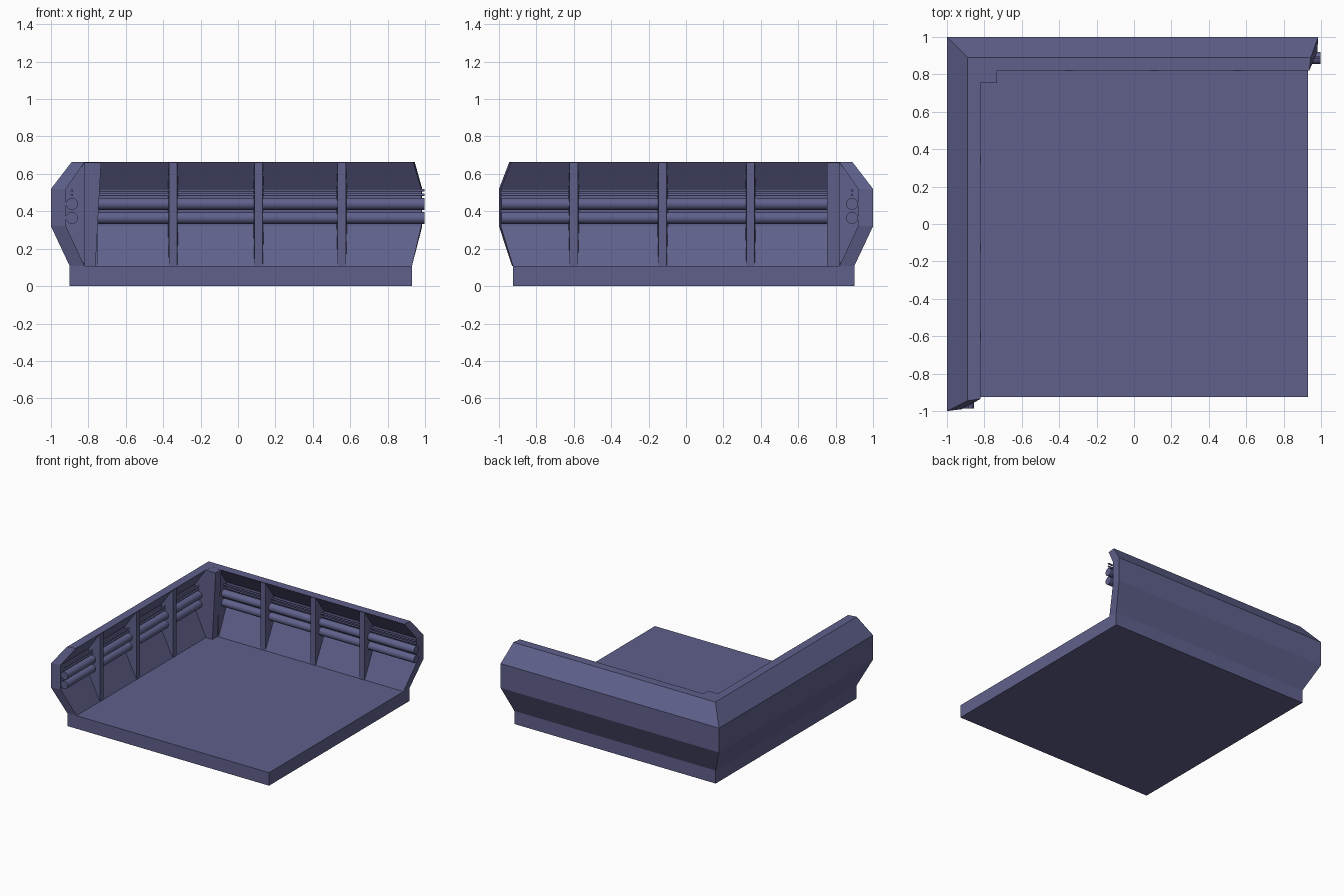
import bpy, bmesh, math
from mathutils import Vector, Matrix

if "Cube" in bpy.data.objects:
    bpy.data.objects.remove(bpy.data.objects["Cube"])

mat = bpy.data.materials.new("slate blue metal")
mat.diffuse_color = (0.115, 0.118, 0.26, 1)
mat.use_nodes = True
mat.node_tree.nodes["Principled BSDF"].inputs["Base Color"].default_value = mat.diffuse_color


def make(name, verts, faces):
    me = bpy.data.meshes.new(name)
    me.from_pydata(verts, [], faces)
    bm = bmesh.new()
    bm.from_mesh(me)
    bmesh.ops.recalc_face_normals(bm, faces=bm.faces)
    bm.to_mesh(me)
    bm.free()
    me.materials.append(mat)
    ob = bpy.data.objects.new(name, me)
    bpy.context.collection.objects.link(ob)
    return ob


def loft(name, rings):
    # Skin between equal rings and cap both ends
    n = len(rings[0])
    verts = [p for r in rings for p in r]
    faces = [(k * n + i, k * n + (i + 1) % n, (k + 1) * n + (i + 1) % n, (k + 1) * n + i)
             for k in range(len(rings) - 1) for i in range(n)]
    faces += [tuple(range(n)), tuple(range((len(rings) - 1) * n, len(rings) * n))]
    return make(name, verts, faces)


def box(name, x0, x1, y0, y1, z0, z1):
    return loft(name, [[(x0, y0, z), (x1, y0, z), (x1, y1, z), (x0, y1, z)] for z in (z0, z1)])


# A wall point: d = distance outward, t = position along the wall
def left(d, t, z):
    return (-d, t, z)


def back(d, t, z):
    return (t, d, z)


# Floor slab
box("floor_slab", -0.90, 0.93, -0.925, 0.90, 0, 0.107)

# L-shaped wall: (outward distance, height, left end reach, right end reach)
prof = [(0.90, 0.107, 0.93, 0.93), (1.0, 0.32, 1.0, 0.985), (1.0, 0.52, 1.0, 0.985),
        (0.89, 0.663, 0.945, 0.945), (0.82, 0.663, 0.935, 0.937), (0.92, 0.52, 0.99, 0.98),
        (0.92, 0.32, 0.99, 0.98), (0.82, 0.107, 0.925, 0.93)]
wall = loft("wall", [[left(d, -a, z) for d, z, a, b in prof],
                     [(-d, d, z) for d, z, a, b in prof],
                     [back(d, b, z) for d, z, a, b in prof]])
# Split the end caps so the bent ends stay flat
bm = bmesh.new()
bm.from_mesh(wall.data)
bm.verts.ensure_lookup_table()
for o in (0, 16):
    v = bm.verts
    cap = next(f for f in bm.faces if len(f.verts) == 8 and v[o] in f.verts)
    bmesh.ops.delete(bm, geom=[cap], context='FACES_ONLY')
    for i in range(3):
        bm.faces.new((v[o + i], v[o + i + 1], v[o + 6 - i], v[o + 7 - i]))
bmesh.ops.recalc_face_normals(bm, faces=bm.faces)
bm.to_mesh(wall.data)
bm.free()


# Ribs filling the hollow of the inner wall face
def rib(name, side, t0, t1, flare=0.006):
    pts = [(0.818, 0.107, 0), (0.93, 0.32, flare), (0.93, 0.52, flare), (0.818, 0.662, 0)]
    loft(name, [[side(d, t0 - f, z) for d, z, f in pts], [side(d, t1 + f, z) for d, z, f in pts]])


for t in (-0.60, -0.125, 0.345):
    rib("left_rib", left, t - 0.022, t + 0.022)
for t in (-0.347, 0.11, 0.555):
    rib("back_rib", back, t - 0.022, t + 0.022)

# Corner post
rib("corner_post_left", left, 0.755, 0.86, 0)
rib("corner_post_back", back, -0.86, -0.75, 0)
ends = ((0.107, -0.762), (0.662, -0.732))
loft("corner_post", [[(-0.822, 0.755, z), (x, 0.755, z), (x, 0.83, z), (-0.822, 0.83, z)]
                     for z, x in ends])


# Pipes along both walls
def pipe(name, side, r, z, t0, t1, n):
    ring = [(0.888 + r * math.cos(2 * math.pi * i / n), z + r * math.sin(2 * math.pi * i / n))
            for i in range(n)]
    ob = loft(name, [[side(d, t, h) for d, h in ring] for t in (t0, t1)])
    for p in ob.data.polygons:
        p.use_smooth = len(p.vertices) == 4


for r, z, n in ((0.032, 0.365, 20), (0.032, 0.44, 20), (0.007, 0.488, 10), (0.007, 0.512, 10)):
    pipe("left_pipe", left, r, z, -0.987, 0.77, n)
    pipe("back_pipe", back, r, z, -0.76, 0.998, n)
